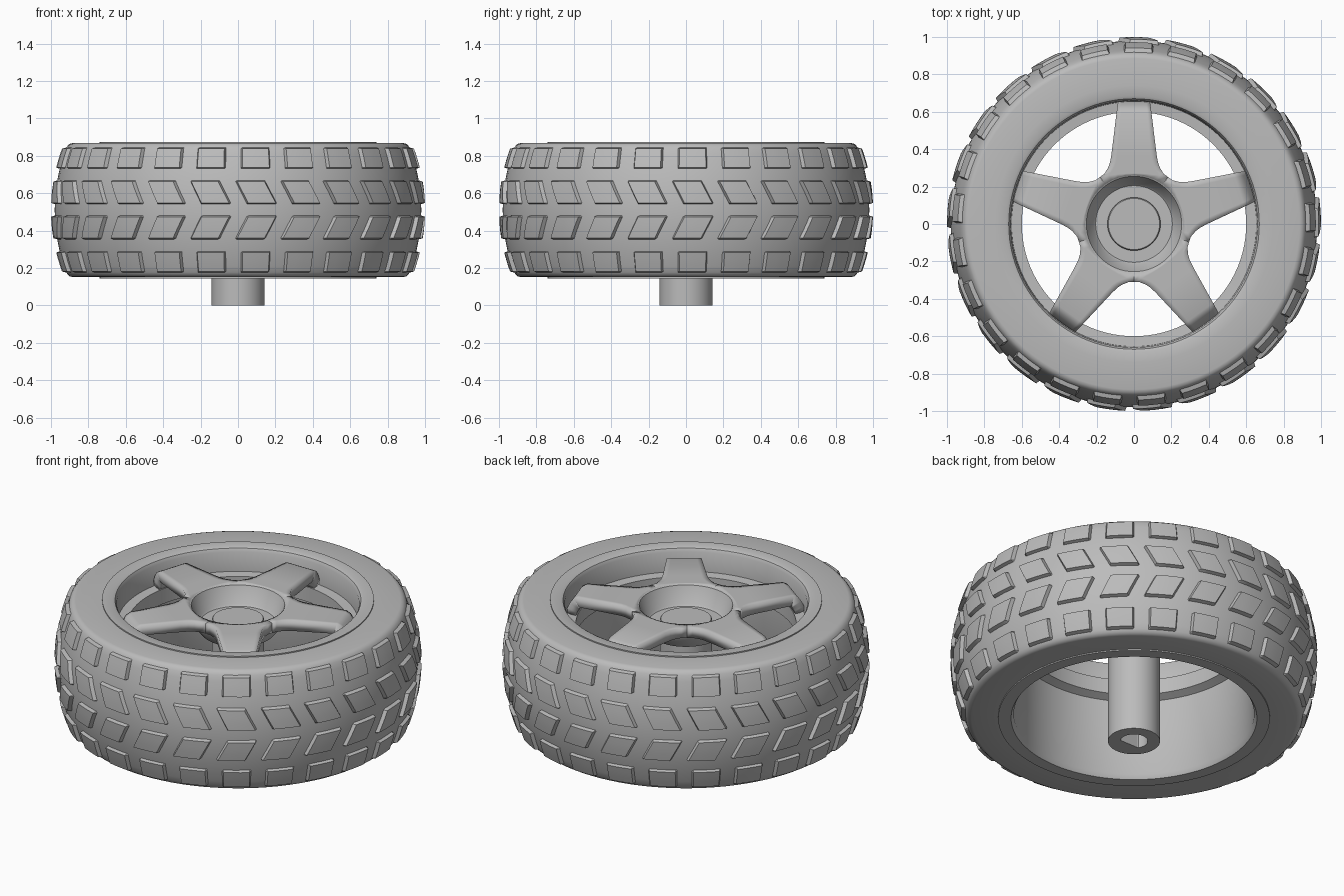
import bpy
import bmesh
from math import sin, cos, pi, radians, hypot

cube = bpy.data.objects.get("Cube")
if cube:
    bpy.data.objects.remove(cube, do_unlink=True)

grey = bpy.data.materials.new("plain grey")
grey.use_nodes = True
colour = (0.5, 0.5, 0.5, 1)
grey.diffuse_color = colour
grey.node_tree.nodes["Principled BSDF"].inputs["Base Color"].default_value = colour

MID = 0.51        # mid height of the tyre
SPOKE_TOP = 0.845


def finish(name, bm, fix_normals=True):
    """Turn a bmesh into a smooth-shaded object with sharp edges."""
    bmesh.ops.remove_doubles(bm, verts=bm.verts, dist=0.0002)
    if fix_normals:
        bmesh.ops.recalc_face_normals(bm, faces=bm.faces)
    mesh = bpy.data.meshes.new(name)
    bm.to_mesh(mesh)
    bm.free()
    mesh.materials.append(grey)
    obj = bpy.data.objects.new(name, mesh)
    bpy.context.collection.objects.link(obj)
    bpy.ops.object.select_all(action='DESELECT')
    obj.select_set(True)
    bpy.context.view_layer.objects.active = obj
    bpy.ops.object.shade_smooth_by_angle(angle=radians(30))
    return obj


def lathe(profile, steps=96, closed=True):
    """Spin (radius, z) points around the z axis."""
    bm = bmesh.new()
    rings = [[bm.verts.new((r * cos(2 * pi * k / steps), r * sin(2 * pi * k / steps), z))
              for k in range(steps)] for r, z in profile]
    pairs = list(zip(rings, rings[1:]))
    if closed:
        pairs.append((rings[-1], rings[0]))
    for a, b in pairs:
        for k in range(steps):
            n = (k + 1) % steps
            bm.faces.new((a[k], a[n], b[n], b[k]))
    return bm


def grid_faces(bm, rows):
    for a, b in zip(rows, rows[1:]):
        for j in range(len(a) - 1):
            bm.faces.new((a[j], a[j + 1], b[j + 1], b[j]))


# Tyre body: gently crowned tread, rounded shoulders, flat sidewalls
def tread_radius(z):
    return 0.98 - 0.55 * (z - MID) ** 2


upper = [(0.735, 0.868), (0.885, 0.868), (0.9, 0.864), (0.91, 0.855)]
tread = [(tread_radius(MID + d / 30), MID + d / 30) for d in range(10, -11, -1)]
lower = [(r, 2 * MID - z) for r, z in reversed(upper)]
finish("tyre", lathe(upper + tread + lower))

# Tread blocks: square outer rows and slanted inner rows forming chevrons
COUNT = 25
STEP = 2 * pi / COUNT
START = radians(-91.5) + STEP / 2
rows = [(0.73, 0.845, 0.0), (0.54, 0.67, -0.034),
        (0.352, 0.482, 0.034), (0.175, 0.29, 0.0)]
cuts = (-1, -0.88, -0.3, 0.3, 0.88, 1)
bm = bmesh.new()
for low, high, slant in rows:
    for k in range(COUNT):
        grid = []
        for v in cuts:
            z = (low + high) / 2 + v * (high - low) / 2
            line = []
            for u in cuts:
                angle = START + k * STEP + 0.084 * u + slant * v
                border = abs(u) == 1 or abs(v) == 1
                r = tread_radius(z) + (-0.004 if border else 0.0205)
                line.append(bm.verts.new((r * cos(angle), r * sin(angle), z)))
            grid.append(line)
        grid_faces(bm, grid)
finish("tread_blocks", bm, fix_normals=False)

# Rim barrel with raised lip and an inner ledge carrying the spokes
finish("rim", lathe([
    (0.74, 0.145), (0.74, 0.875), (0.685, 0.875), (0.67, 0.868), (0.66, 0.85),
    (0.655, 0.735), (0.6, 0.73), (0.6, 0.64), (0.645, 0.62),
    (0.655, 0.17), (0.67, 0.145)]))

# Five tapered spokes whose tips bend down onto the ledge
stations = [(0.66, 0.084, 0), (0.65, 0.086, 0), (0.635, 0.088, 0), (0.615, 0.091, 0),
            (0.59, 0.094, 0), (0.37, 0.121, 0), (0.33, 0.128, 0.01), (0.30, 0.139, 0.02),
            (0.268, 0.159, 0.03), (0.251, 0.182, 0.02)]
across = [i / 4 for i in range(-4, 5)]
bm = bmesh.new()
for s in range(5):
    turn = pi / 2 + s * 2 * pi / 5
    flat = [[(a + bulge * (1 - t * t), t * half) for t in across]
            for a, half, bulge in stations]
    flat.append([(0.262 * cos(t * pi / 5), 0.262 * sin(t * pi / 5)) for t in across])
    grid = []
    for line in flat:
        verts = []
        for x, y in line:
            bend = max(0, x - 0.59) / 0.07
            z = SPOKE_TOP - 0.1 * bend ** 2
            verts.append(bm.verts.new((x * cos(turn) - y * sin(turn),
                                       x * sin(turn) + y * cos(turn), z)))
        grid.append(verts)
    grid_faces(bm, grid)
spokes = finish("spokes", bm, fix_normals=False)
thick = spokes.modifiers.new("thickness", 'SOLIDIFY')
thick.thickness = 0.06
thick.offset = -1

# Dished hub in the centre of the spokes
finish("hub", lathe([
    (0.265, SPOKE_TOP), (0.255, 0.84), (0.215, 0.745), (0.205, 0.735), (0.13, 0.735),
    (0.13, 0.67), (0.2, 0.68), (0.25, 0.74), (0.265, 0.79)], steps=64))

# Axle post with a D-shaped bore in its lower end
bm = lathe([(0, 0.76), (0.137, 0.76), (0.142, 0.752), (0.142, 0), (0.075, 0),
            (0.075, 0.35), (0, 0.35)], steps=48, closed=False)
for v in bm.verts:
    if v.co.z < 0.4 and hypot(v.co.x, v.co.y) < 0.1:
        v.co.y = max(v.co.y, -0.04)
finish("axle_post", bm)
